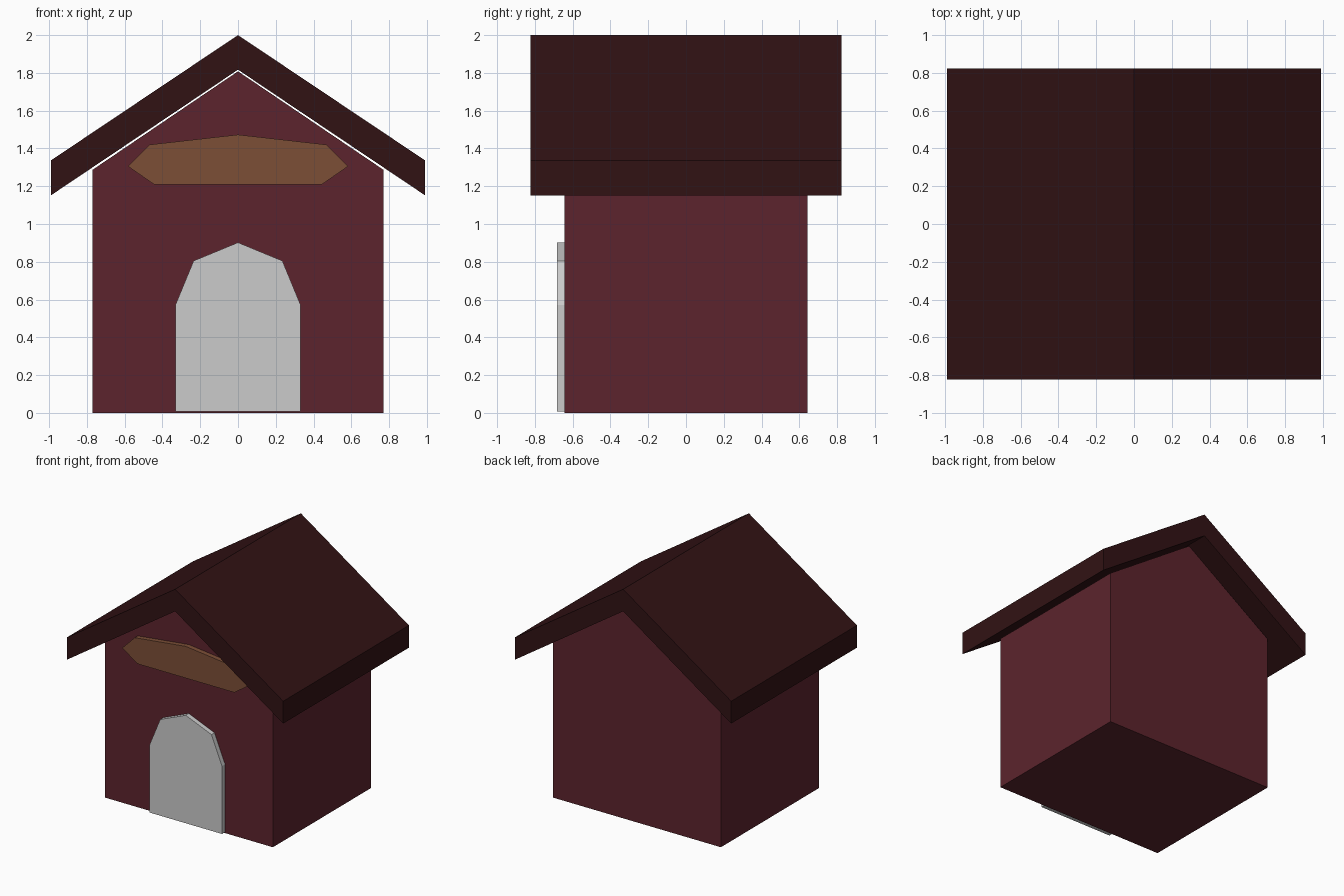
import bpy
import bmesh

if "Cube" in bpy.data.objects:
    bpy.data.objects.remove(bpy.data.objects["Cube"])


def material(name, rgb):
    m = bpy.data.materials.new(name)
    m.diffuse_color = (*rgb, 1.0)
    m.use_nodes = True
    m.node_tree.nodes["Principled BSDF"].inputs["Base Color"].default_value = m.diffuse_color
    return m


def mirrored(half):
    """Complete a right-half (x, z) outline across x = 0."""
    return half + [(-x, z) for x, z in reversed(half) if x > 0]


def extrude_profile(name, outline, y_front, y_back, mat=None):
    """Make a flat-shaded solid from an (x, z) outline swept along y."""
    bm = bmesh.new()
    face = bm.faces.new([bm.verts.new((x, y_front, z)) for x, z in outline])
    result = bmesh.ops.extrude_face_region(bm, geom=[face], use_keep_orig=True)
    moved = [v for v in result["geom"] if isinstance(v, bmesh.types.BMVert)]
    bmesh.ops.translate(bm, verts=moved, vec=(0, y_back - y_front, 0))
    bmesh.ops.recalc_face_normals(bm, faces=bm.faces)
    mesh = bpy.data.meshes.new(name)
    bm.to_mesh(mesh)
    bm.free()
    obj = bpy.data.objects.new(name, mesh)
    bpy.context.collection.objects.link(obj)
    if mat:
        mesh.materials.append(mat)
    return obj


wall_red = material("wall_red", (0.107, 0.0176, 0.026))
roof_dark = material("roof_dark", (0.031, 0.0060, 0.0070))
sign_wood = material("sign_wood", (0.200, 0.077, 0.037))

# Gabled house body
extrude_profile("house_body", mirrored([(0.77, 0.0), (0.77, 1.287), (0, 1.808)]),
                -0.643, 0.643, wall_red)

# Overhanging chevron roof
extrude_profile("roof", mirrored([(0, 1.817), (0.99, 1.152), (0.99, 1.337), (0, 2.0)]),
                -0.823, 0.823, roof_dark)

# Arched doorway panel
extrude_profile("door", mirrored([(0.332, 0.008), (0.332, 0.57), (0.235, 0.805), (0, 0.902)]),
                -0.683, -0.643)

# Sign board under the gable
extrude_profile("sign_board", mirrored([(0.445, 1.21), (0.582, 1.305), (0.468, 1.42), (0, 1.473)]),
                -0.683, -0.643, sign_wood)
